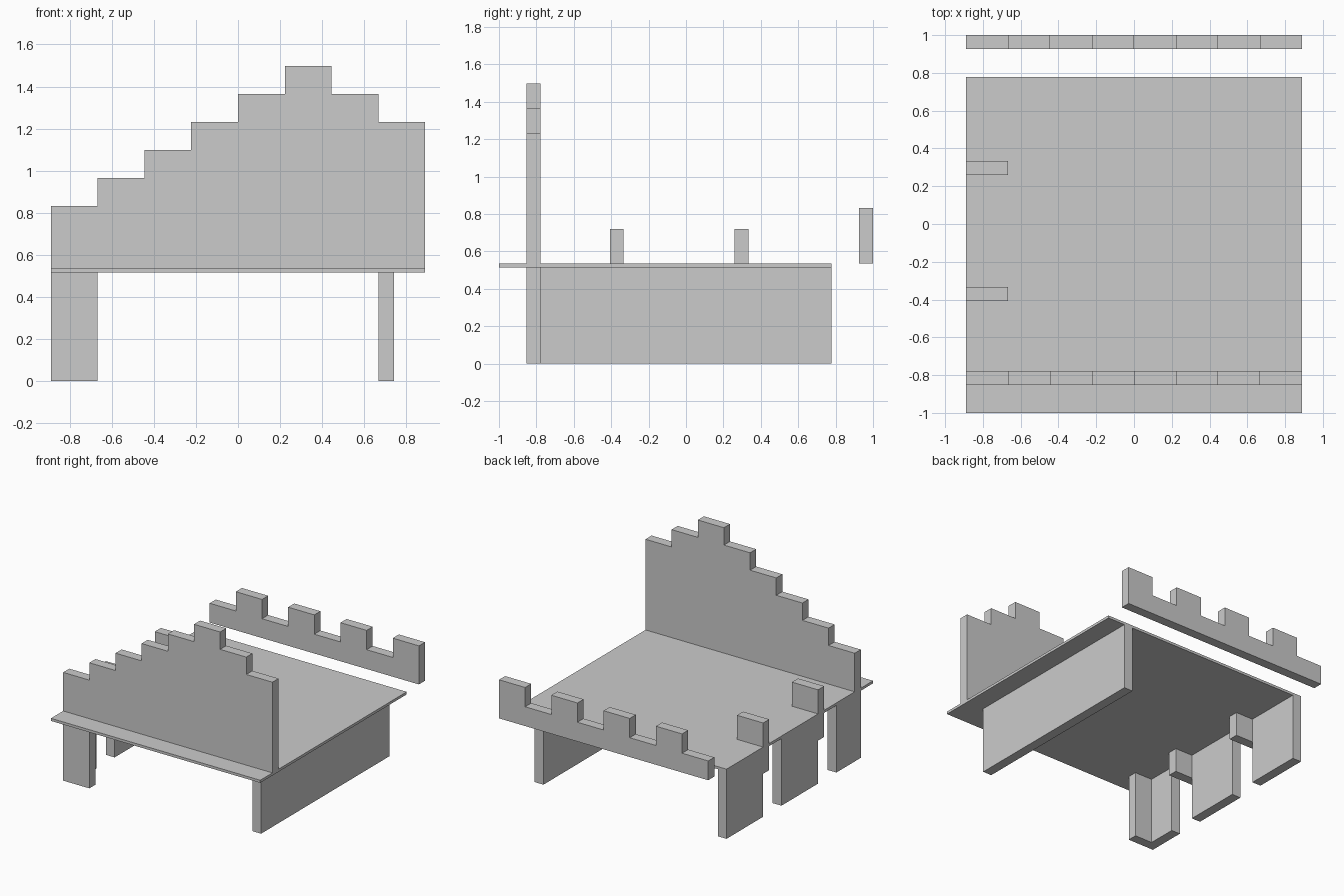
import bpy, bmesh

if "Cube" in bpy.data.objects:
    bpy.data.objects.remove(bpy.data.objects["Cube"])

U = 2 / 27          # panel thickness
W = 3 * U           # width of one wall step
X = 12 * U          # half width of the deck
BASE, TOP = 0.515, 0.535


def finish(name, bm):
    bmesh.ops.recalc_face_normals(bm, faces=bm.faces)
    mesh = bpy.data.meshes.new(name)
    bm.to_mesh(mesh)
    bm.free()
    obj = bpy.data.objects.new(name, mesh)
    bpy.context.collection.objects.link(obj)
    return obj


def extrude(name, pts, axis, depth):
    """Extrude a planar outline along an axis."""
    bm = bmesh.new()
    face = bm.faces.new([bm.verts.new(p) for p in pts])
    res = bmesh.ops.extrude_face_region(bm, geom=[face])
    vec = [0, 0, 0]
    vec[axis] = depth
    verts = [g for g in res["geom"] if isinstance(g, bmesh.types.BMVert)]
    bmesh.ops.translate(bm, verts=verts, vec=vec)
    return finish(name, bm)


def box(name, x0, x1, y0, y1, z0, z1):
    pts = [(x0, y0, z0), (x1, y0, z0), (x1, y1, z0), (x0, y1, z0)]
    return extrude(name, pts, 2, z1 - z0)


def stepped_wall(name, y, tops):
    """Wall whose top outline steps through the given heights, left to right."""
    pts = [(X, y, TOP), (-X, y, TOP)]
    for i, z in enumerate(tops):
        if i == 0 or tops[i - 1] != z:
            pts.append((-X + i * W, y, z))
        if i == len(tops) - 1 or tops[i + 1] != z:
            pts.append((-X + (i + 1) * W, y, z))
    return extrude(name, pts, 1, U)


# Deck
box("deck", -X, X, -1, 10.5 * U, BASE, TOP)

# Stepped gable wall at the front, notched parapet at the back
low = TOP + 4 * U
stepped_wall("front_gable_wall", -11.5 * U,
             [low + 1.8 * U * n for n in (0, 1, 2, 3, 4, 5, 4, 3)])
stepped_wall("back_parapet", 1 - U, [TOP + 2 * U, low] * 4)

# Supporting wall on the right, three wall segments on the left
box("right_support", 9 * U, 10 * U, -10.5 * U, 10.5 * U, 0, BASE)
for name, a, b in (("front", -10.5, -7.5), ("middle", -4.5, 1.5), ("back", 4.5, 10.5)):
    box("left_support_" + name, -X, -X + U, a * U, b * U, 0, BASE)
box("front_left_leg", -X, -X + W, -11.5 * U, -10.5 * U, 0, BASE)

# Short posts passing through the left edge of the deck
for name, y in (("front", -5.5), ("back", 3.5)):
    box("edge_post_" + name, -X, -X + W, y * U, (y + 1) * U, 0.33, 0.72)
